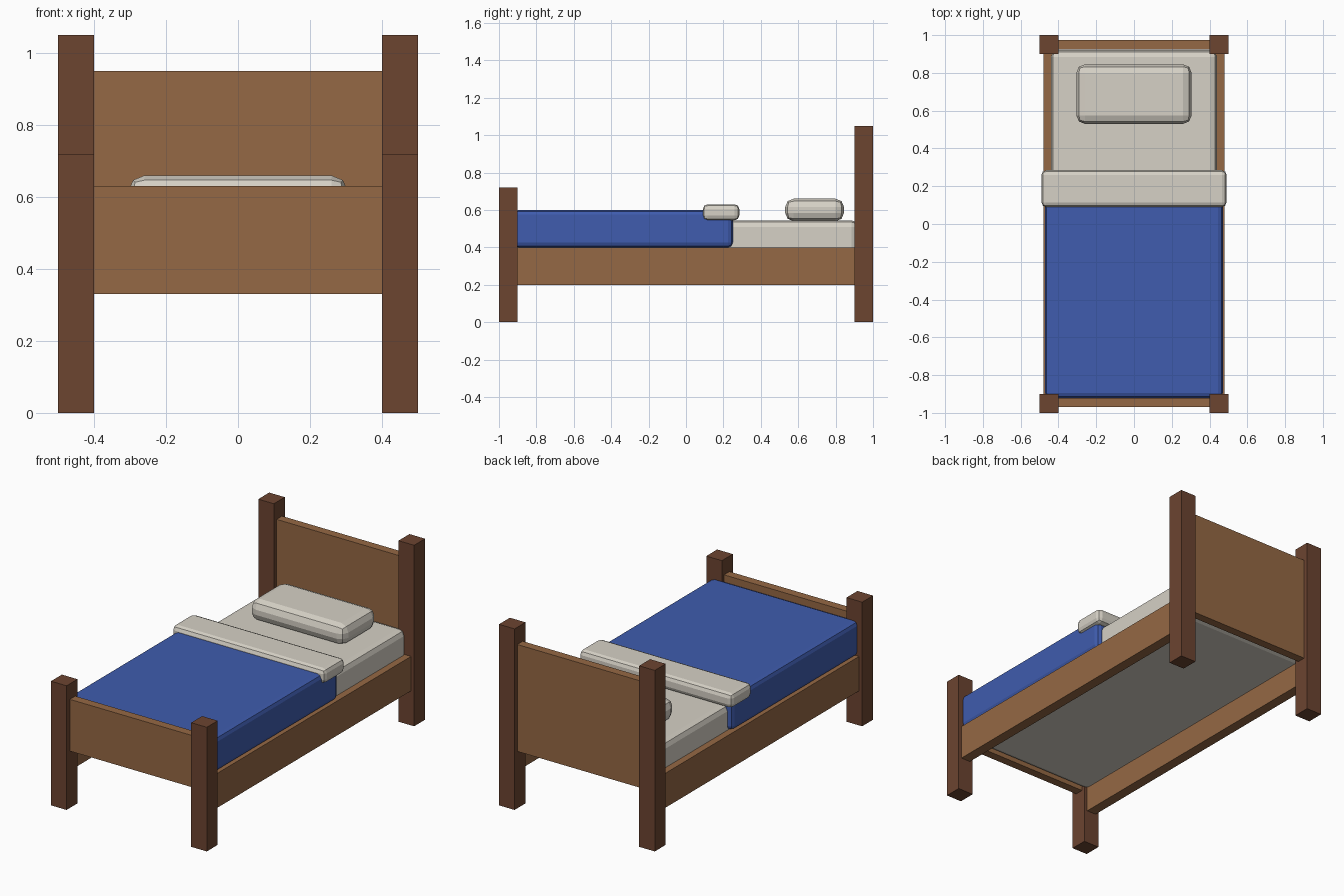
import bpy, bmesh

if "Cube" in bpy.data.objects:
    bpy.data.objects.remove(bpy.data.objects["Cube"])


def material(name, rgb):
    m = bpy.data.materials.new(name)
    m.diffuse_color = (*rgb, 1.0)
    m.use_nodes = True
    m.node_tree.nodes["Principled BSDF"].inputs["Base Color"].default_value = m.diffuse_color
    return m


DARK = material("dark wood", (0.150, 0.058, 0.030))
WOOD = material("light wood", (0.300, 0.139, 0.058))
LINEN = material("off white linen", (0.670, 0.635, 0.562))
BLUE = material("blue blanket", (0.050, 0.107, 0.425))


def box(name, x, y, z, mat, bevel=0.0):
    """Box from (min, max) ranges, optionally with rounded edges."""
    bm = bmesh.new()
    bmesh.ops.create_cube(bm, size=1)
    for v in bm.verts:
        for i, (lo, hi) in enumerate((x, y, z)):
            v.co[i] = lo if v.co[i] < 0 else hi
    if bevel:
        bmesh.ops.bevel(bm, geom=bm.edges[:], offset=bevel, segments=2,
                        profile=0.5, affect='EDGES')
    me = bpy.data.meshes.new(name)
    bm.to_mesh(me)
    bm.free()
    me.materials.append(mat)
    ob = bpy.data.objects.new(name, me)
    bpy.context.collection.objects.link(ob)
    return ob


# Posts and side rails, mirrored left and right
for side, s in (("left", -1), ("right", 1)):
    px = sorted((s * 0.4, s * 0.5))
    box(f"{side}_foot_post", px, (-1.0, -0.9), (0, 0.72), DARK)
    box(f"{side}_head_post", px, (0.9, 1.0), (0, 1.05), DARK)
    box(f"{side}_side_rail", sorted((s * 0.42, s * 0.48)), (-0.9, 0.9), (0.2, 0.4), WOOD)

# End boards
box("headboard", (-0.4, 0.4), (0.925, 0.975), (0.33, 0.95), WOOD)
box("footboard", (-0.4, 0.4), (-0.97, -0.92), (0.33, 0.63), WOOD)

# Bedding
box("mattress", (-0.44, 0.44), (-0.92, 0.92), (0.34, 0.545), LINEN, 0.035)
box("blanket", (-0.47, 0.47), (-0.92, 0.25), (0.40, 0.60), BLUE, 0.025)
box("sheet_fold", (-0.49, 0.49), (0.09, 0.285), (0.545, 0.63), LINEN, 0.025)
box("pillow", (-0.305, 0.305), (0.53, 0.845), (0.54, 0.66), LINEN, 0.045)
